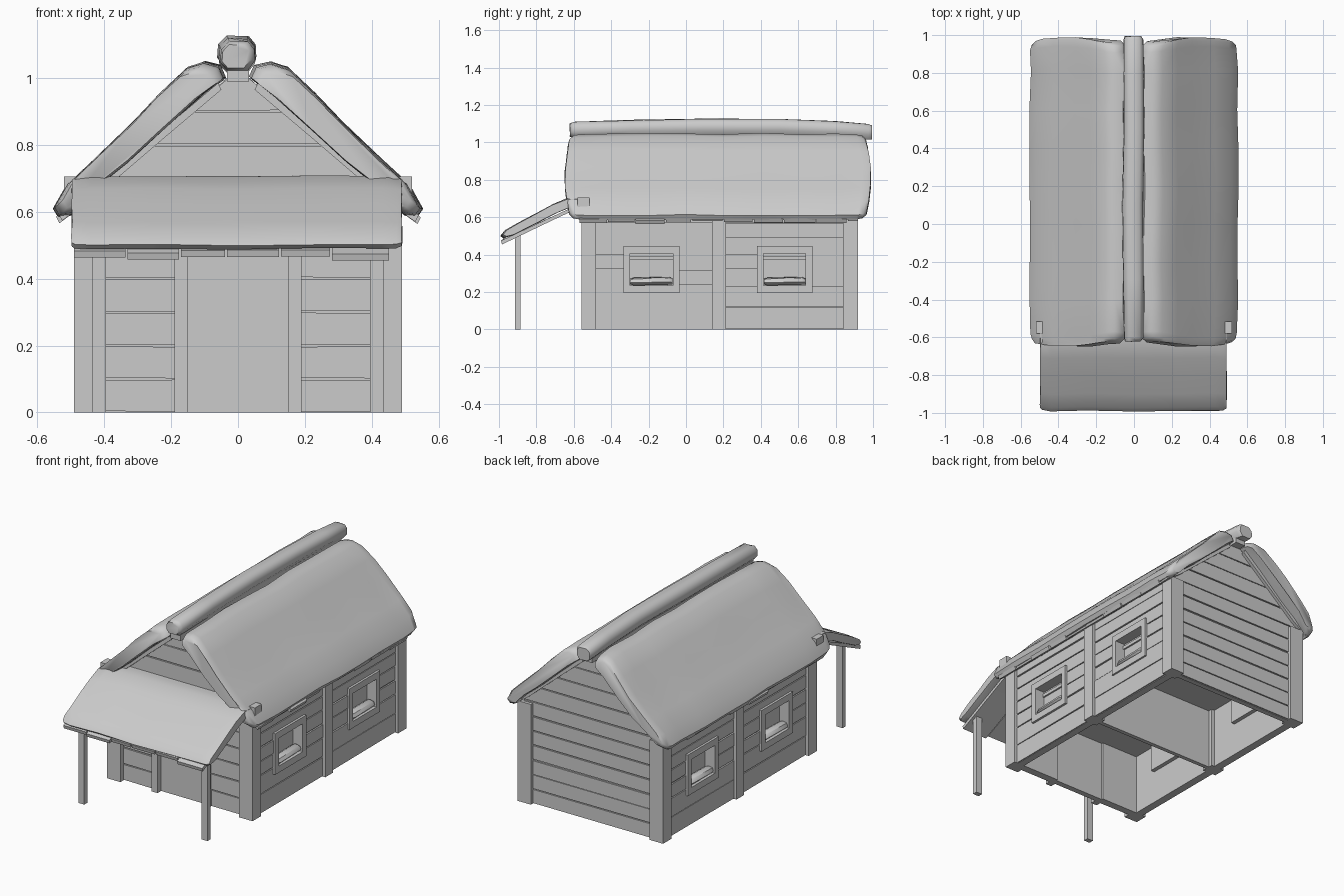
import bpy, bmesh, random

if "Cube" in bpy.data.objects:
    bpy.data.objects.remove(bpy.data.objects["Cube"])

random.seed(4)

# Mappings from (a, b, depth) to world: profile planes XZ, YZ
XZ = lambda a, b, d: (a, d, b)
YZ = lambda a, b, d: (d, a, b)


def prism(bm, poly, d0, d1, f):
    lo = [bm.verts.new(f(a, b, d0)) for a, b in poly]
    hi = [bm.verts.new(f(a, b, d1)) for a, b in poly]
    skin(bm, [lo, hi])


def skin(bm, rings):
    n = len(rings[0])
    bm.faces.new(rings[0])
    bm.faces.new(rings[-1])
    for r, s in zip(rings, rings[1:]):
        for i in range(n):
            j = (i + 1) % n
            bm.faces.new((r[i], r[j], s[j], s[i]))


def box(bm, x0, x1, y0, y1, z0, z1):
    prism(bm, [(x0, z0), (x1, z0), (x1, z1), (x0, z1)], y0, y1, XZ)


def loft(bm, profile, stations, f, wob):
    # stations: (position, scale about centroid, vertical offset)
    ca = sum(p[0] for p in profile) / len(profile)
    cb = sum(p[1] for p in profile) / len(profile)
    rings = []
    for d, s, dz in stations:
        jit = random.uniform(-wob, wob)
        rings.append([bm.verts.new(f(ca + (a - ca) * s + jit,
                                     cb + (b - cb) * s + dz + random.uniform(-wob, wob) * .4,
                                     d + random.uniform(-wob, wob) * .6))
                      for a, b in profile])
    skin(bm, rings)


def finish(bm, name, mirror=False, smooth=None):
    bmesh.ops.recalc_face_normals(bm, faces=bm.faces)
    me = bpy.data.meshes.new(name)
    bm.to_mesh(me)
    bm.free()
    ob = bpy.data.objects.new(name, me)
    bpy.context.collection.objects.link(ob)
    if mirror:
        ob.modifiers.new("Mirror", "MIRROR").use_axis[0] = True
    if smooth:
        bpy.ops.object.select_all(action='DESELECT')
        ob.select_set(True)
        bpy.context.view_layer.objects.active = ob
        bpy.ops.object.shade_smooth_by_angle(angle=smooth)
    return ob


def planks(bm, a0, a1, z0, z1, d_in, d_out, f, half=None):
    # solid core with separate boards in front, split by thin cracks
    skin_d = d_out - (0.008 if d_out > d_in else -0.008)
    n = max(1, round((z1 - z0) / 0.095))
    h = (z1 - z0) / n
    for i in range(n):
        b, t = z0 + i * h, z0 + (i + 1) * h
        if half:
            lo, hi = half(b), half(t)
            q = [(-lo, b), (lo, b), (hi, t), (-hi, t)]
        else:
            q = [(a0, b), (a1, b), (a1, t), (a0, t)]
        prism(bm, q, d_in, skin_d, f)
        g = [random.uniform(.001, .005) for _ in range(4)]
        board = [(q[0][0], b + g[0]), (q[1][0], b + g[1]), (q[2][0], t - g[2]), (q[3][0], t - g[3])]
        prism(bm, board, skin_d, d_out + random.uniform(-.002, .002), f)


# Side walls: boards around the two windows
WINDOWS = [(-0.30, -0.07), (0.415, 0.64)]
BAYS = [(-0.49, 0.15), (0.20, 0.86)]
bm = bmesh.new()
for (w0, w1), (b0, b1) in zip(WINDOWS, BAYS):
    for a0, a1, z0, z1 in [(b0, b1, 0, .235), (b0, b1, .405, .65),
                           (b0, w0, .235, .405), (w1, b1, .235, .405)]:
        planks(bm, a0, a1, z0, z1, .42, .472, YZ)
finish(bm, "side_walls", True)

# Window frames, recessed panes and soft sills
bm, sill = bmesh.new(), bmesh.new()
for w0, w1 in WINDOWS:
    box(bm, .44, .485, w0 - .035, w0, .195, .445)
    box(bm, .44, .485, w1, w1 + .035, .195, .445)
    box(bm, .44, .485, w0, w1, .195, .235)
    box(bm, .44, .485, w0, w1, .405, .445)
    box(bm, .395, .42, w0 - .02, w1 + .02, .2, .42)
    roll = [(.425, .235), (.47, .235), (.485, .25), (.475, .27), (.445, .277), (.425, .265)]
    loft(sill, roll, [(w0 + .002, .7, 0), (w0 + .02, 1, 0), (w1 - .02, 1, .004), (w1 - .002, .7, 0)], XZ, .001)
finish(bm, "window_frames", True)
finish(sill, "window_sills", True, .8)

# Front and back walls with gables
half = lambda z: min(.46, (1.03 - z) * 1.13)
bm = bmesh.new()
planks(bm, .17, .46, 0, .6, -.48, -.53, XZ)
planks(bm, -.46, -.17, 0, .6, -.48, -.53, XZ)
planks(bm, 0, 0, .6, 1.0, -.48, -.53, XZ, half)
finish(bm, "front_wall")
bm = bmesh.new()
planks(bm, -.46, .46, 0, .62, .86, .9, XZ)
planks(bm, 0, 0, .62, 1.0, .86, .9, XZ, half)
finish(bm, "back_wall")

# Door
bm = bmesh.new()
box(bm, -.17, .17, -.525, -.49, 0, .6)
finish(bm, "door")

# Upright timbers
bm = bmesh.new()
for y0, y1 in [(-.56, -.48), (.14, .215), (.84, .92)]:
    box(bm, .40, .49, y0, y1, 0, .61)
box(bm, .15, .19, -.56, -.50, 0, .6)
finish(bm, "wall_posts", True)
bm = bmesh.new()
box(bm, .395, .435, -.915, -.885, 0, .53)
finish(bm, "porch_posts", True)

# Partition, ceiling
bm = bmesh.new()
box(bm, -.43, .43, .165, .19, 0, .38)
box(bm, -.43, .43, -.49, .87, .37, .39)
finish(bm, "partition_and_ceiling")

# Cross beam carrying the porch, and ridge beam
bm = bmesh.new()
box(bm, -.52, .52, -.58, -.515, .645, .705)
finish(bm, "porch_beam")
bm = bmesh.new()
box(bm, -.033, .033, -.60, .95, .99, 1.055)
finish(bm, "ridge_beam")

# Thatch slopes, slightly bowed and rounded at the ends
slope = [(.04, 1.0), (.055, 1.035), (.10, 1.045), (.15, 1.03), (.23, .955), (.31, .87), (.43, .755),
         (.51, .68), (.55, .61), (.535, .585), (.50, .59), (.43, .665), (.33, .745), (.22, .845), (.10, .955)]


def thatch_point(a, b, d):
    # the ends bulge outward at mid slope
    t = (b - .58) / .46
    bulge = .13 * max(0, t * (1 - t))
    end = (d - .165) / .79
    return (a, d + bulge * end, b)


STATIONS = [(-.615, .88, 0), (-.60, .96, 0), (-.57, .99, 0), (-.4, 1, 0), (-.2, 1.01, .002), (0, 1, .003),
            (.2, 1, 0), (.4, 1.01, .002), (.6, 1, 0), (.8, 1, 0), (.91, .99, 0), (.94, .96, 0), (.955, .88, 0)]
for side, sx in (("right", 1), ("left", -1)):
    bm = bmesh.new()
    loft(bm, slope, STATIONS, lambda a, b, d: (sx * a, *thatch_point(a, b, d)[1:]), .005)
    finish(bm, side + "_thatch", False, .9)

# Boards under the thatch
for side, sx in (("right", 1), ("left", -1)):
    bm = bmesh.new()
    y = -.57
    while y < .88:
        w = random.uniform(.13, .2)
        e = random.uniform(-.012, .008)
        q = [(.06, .985), (.22, .85), (.43, .67), (.54 + e, .59 - e), (.53 + e, .57 - e), (.42, .65), (.21, .83), (.05, .965)]
        prism(bm, [(sx * a, b) for a, b in q], y, min(y + w, .92), XZ)
        y += w + .006
    finish(bm, side + "_roof_boards")

# Ridge roll
roll = [(-.035, 1.03), (.03, 1.03), (.052, 1.06), (.05, 1.095), (.03, 1.118), (-.03, 1.12), (-.055, 1.095), (-.058, 1.055)]
bm = bmesh.new()
loft(bm, roll, [(-.622, .75, -.01), (-.60, .95, -.008), (-.3, 1, 0), (.1, 1.02, .006), (.5, 1, .006),
                (.8, 1, -.005), (.975, .95, -.018), (.995, .8, -.022)], XZ, .004)
finish(bm, "ridge_roll", False, .9)

# Porch thatch
awning = [(-.56, .705), (-.62, .705), (-.71, .668), (-.80, .62), (-.90, .567), (-.97, .525), (-.99, .50),
          (-.975, .488), (-.93, .50), (-.80, .565), (-.70, .618), (-.60, .66), (-.56, .675)]
bm = bmesh.new()
loft(bm, awning, [(-.497, .92, 0), (-.485, .98, 0), (-.44, 1, 0), (-.25, 1, .002), (0, 1, 0),
                  (.25, 1, .003), (.43, 1, .002), (.475, .98, 0), (.49, .92, 0)], YZ, .004)
finish(bm, "porch_thatch", False, .9)

# Boards under the porch thatch
bm = bmesh.new()
x = -.49
while x < .45:
    w = random.uniform(.13, .18)
    e = random.uniform(-.008, .01)
    prism(bm, [(-.55, .68), (-.70, .61), (-.985 + e, .478 + e), (-.98 + e, .458 + e), (-.70, .59), (-.55, .66)],
          x, min(x + w, .49), YZ)
    x += w + .006
finish(bm, "porch_boards")
